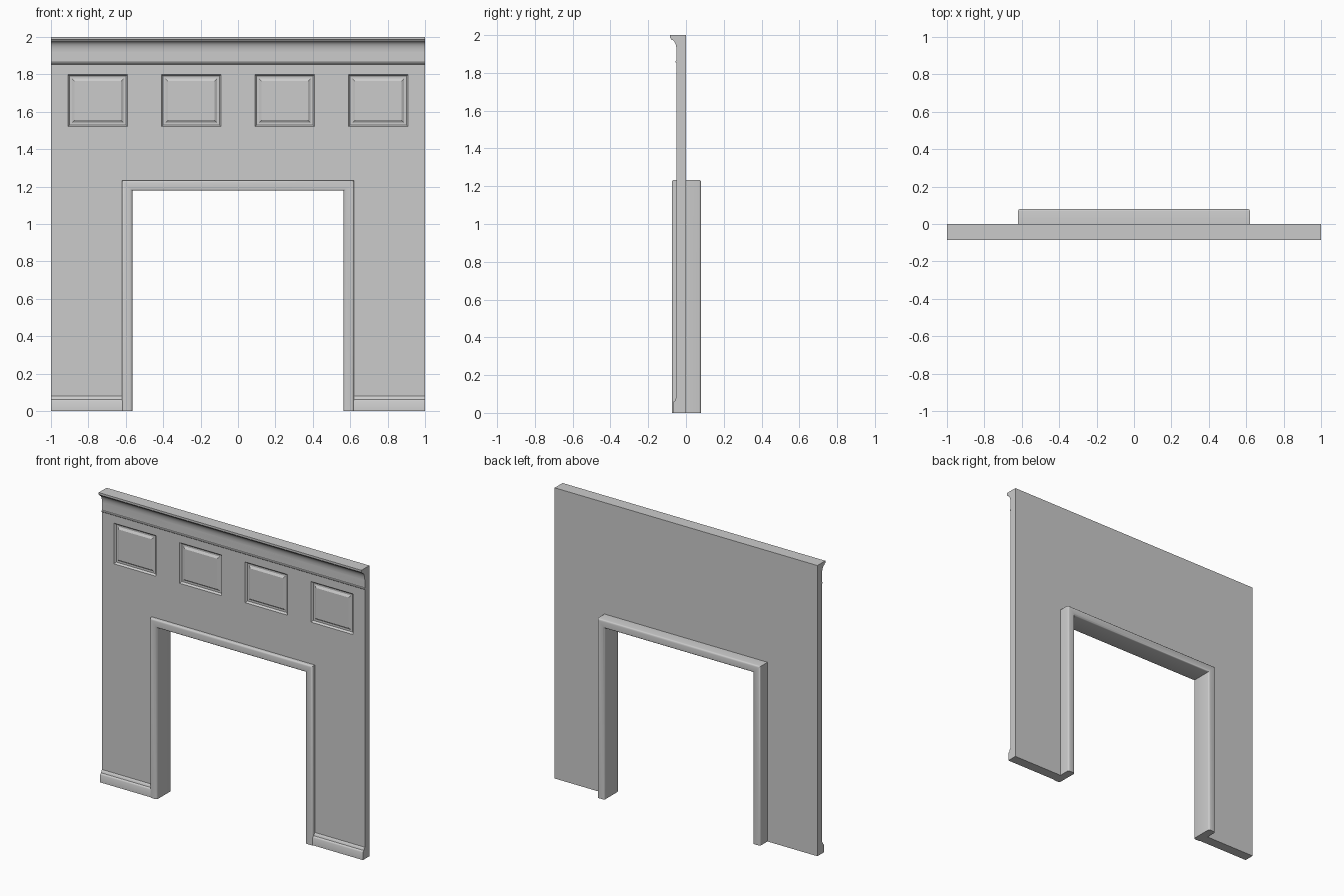
import bpy, bmesh, math
from mathutils import Vector

cube = bpy.data.objects.get("Cube")
if cube:
    bpy.data.objects.remove(cube)

stone = bpy.data.materials.new("warm_grey_plaster")
stone.use_nodes = True
stone.diffuse_color = (0.6, 0.6, 0.6, 1)
stone.node_tree.nodes["Principled BSDF"].inputs["Base Color"].default_value = (0.6, 0.6, 0.6, 1)


def finish(bm, name, angle=35):
    bmesh.ops.recalc_face_normals(bm, faces=bm.faces)
    mesh = bpy.data.meshes.new(name)
    bm.to_mesh(mesh)
    bm.free()
    mesh.materials.append(stone)
    obj = bpy.data.objects.new(name, mesh)
    bpy.context.collection.objects.link(obj)
    bpy.ops.object.select_all(action='DESELECT')
    obj.select_set(True)
    bpy.context.view_layer.objects.active = obj
    bpy.ops.object.shade_smooth_by_angle(angle=math.radians(angle))
    return obj


def loft(name, rings, angle=35):
    """Skin matching closed rings and cap both ends."""
    bm = bmesh.new()
    loops = [[bm.verts.new(p) for p in ring] for ring in rings]
    n = len(loops[0])
    for a, b in zip(loops, loops[1:]):
        for i in range(n):
            j = (i + 1) % n
            bm.faces.new((a[i], a[j], b[j], b[i]))
    bm.faces.new(loops[0])
    bm.faces.new(loops[-1])
    return finish(bm, name, angle)


def moulding(name, profile, x0, x1):
    return loft(name, [[(x, y, z) for y, z in profile] for x in (x0, x1)])


FRONT, BACK, TOP = -0.05, 0.0, 2.0
OPEN_X, OPEN_Z = 0.59, 1.205
PANEL_Z = (1.52, 1.80)
centres = (-0.75, -0.25, 0.25, 0.75)
spans = [(c - 0.16, c + 0.16) for c in centres]

# Wall slab with the doorway left out of its grid of cells
xs = sorted({-1, 1, -OPEN_X, OPEN_X, *[x for s in spans for x in s]})
zs = [0, OPEN_Z, *PANEL_Z, TOP]
bm = bmesh.new()
verts = [[bm.verts.new((x, FRONT, z)) for z in zs] for x in xs]
panels = []
for i in range(len(xs) - 1):
    for k in range(len(zs) - 1):
        mid = (xs[i] + xs[i + 1]) / 2
        if k == 0 and abs(mid) < OPEN_X:
            continue
        face = bm.faces.new((verts[i][k], verts[i + 1][k], verts[i + 1][k + 1], verts[i][k + 1]))
        # Cells left of -OPEN_X split the outer panels, so match by span
        if zs[k] == PANEL_Z[0] and any(a < mid < b for a, b in spans):
            panels.append(face)
bmesh.ops.dissolve_edges(bm, edges=list({
    e for f in panels for e in f.edges
    if len(e.link_faces) == 2 and all(g in panels for g in e.link_faces)}))
panels = [f for f in bm.faces
          if PANEL_Z[0] < f.calc_center_median().z < PANEL_Z[1]
          and any(a < f.calc_center_median().x < b for a, b in spans)]
back = bmesh.ops.extrude_face_region(bm, geom=list(bm.faces), use_keep_orig=True)
for v in back["geom"]:
    if isinstance(v, bmesh.types.BMVert):
        v.co.y = BACK
bmesh.ops.recalc_face_normals(bm, faces=bm.faces)

# Sunken panels: bevelled step, groove, then a raised field
for width, depth in ((0.010, -0.012), (0.012, 0), (0.014, 0.009)):
    bmesh.ops.inset_region(bm, faces=panels, thickness=width, depth=depth, use_even_offset=True)
finish(bm, "wall", 20)

# Crown moulding: lip, concave sweep and a small bead below
cove = [(-0.05 - 0.027 * (1 - math.sin(t * math.pi / 12)),
         1.975 - 0.055 * (1 - math.cos(t * math.pi / 12))) for t in range(7)]
bead = [(-0.05 - 0.006 * math.sin(t * math.pi / 5),
         1.860 + 0.006 * math.cos(t * math.pi / 5)) for t in range(6)]
crown = [(-0.03, TOP), (-0.086, TOP), (-0.086, 1.986), (-0.080, 1.982), *cove, *bead, (-0.03, 1.854)]
moulding("crown_moulding", crown, -1, 1)

# Skirting at the foot of each side
skirting = [(-0.03, 0), (-0.070, 0), (-0.070, 0.052), (-0.067, 0.058),
            (-0.060, 0.062), (-0.057, 0.074), (-0.05, 0.081), (-0.03, 0.081)]
for side, start, end in (("left", 0.61, 1), ("right", -1, -0.61)):
    moulding(side + "_skirting", skirting, start, end)

# Door frame: rounded section mitred around the opening
radius = 0.012
section = []
for cx, cy, start in ((0.043, 0.068, 0), (0.012, 0.068, 90),
                      (0.012, -0.063, 180), (0.043, -0.063, 270)):
    for step in range(4):
        a = math.radians(start + step * 30)
        section.append(Vector((cx + radius * math.cos(a), cy + radius * math.sin(a))))
path = [(-1, 0), (-1, 1), (1, 1), (1, 0)]
rings = [[(sx * (0.565 + p.x), p.y, corner * (1.178 + p.x)) for p in section]
         for sx, corner in path]
loft("door_frame", rings)
